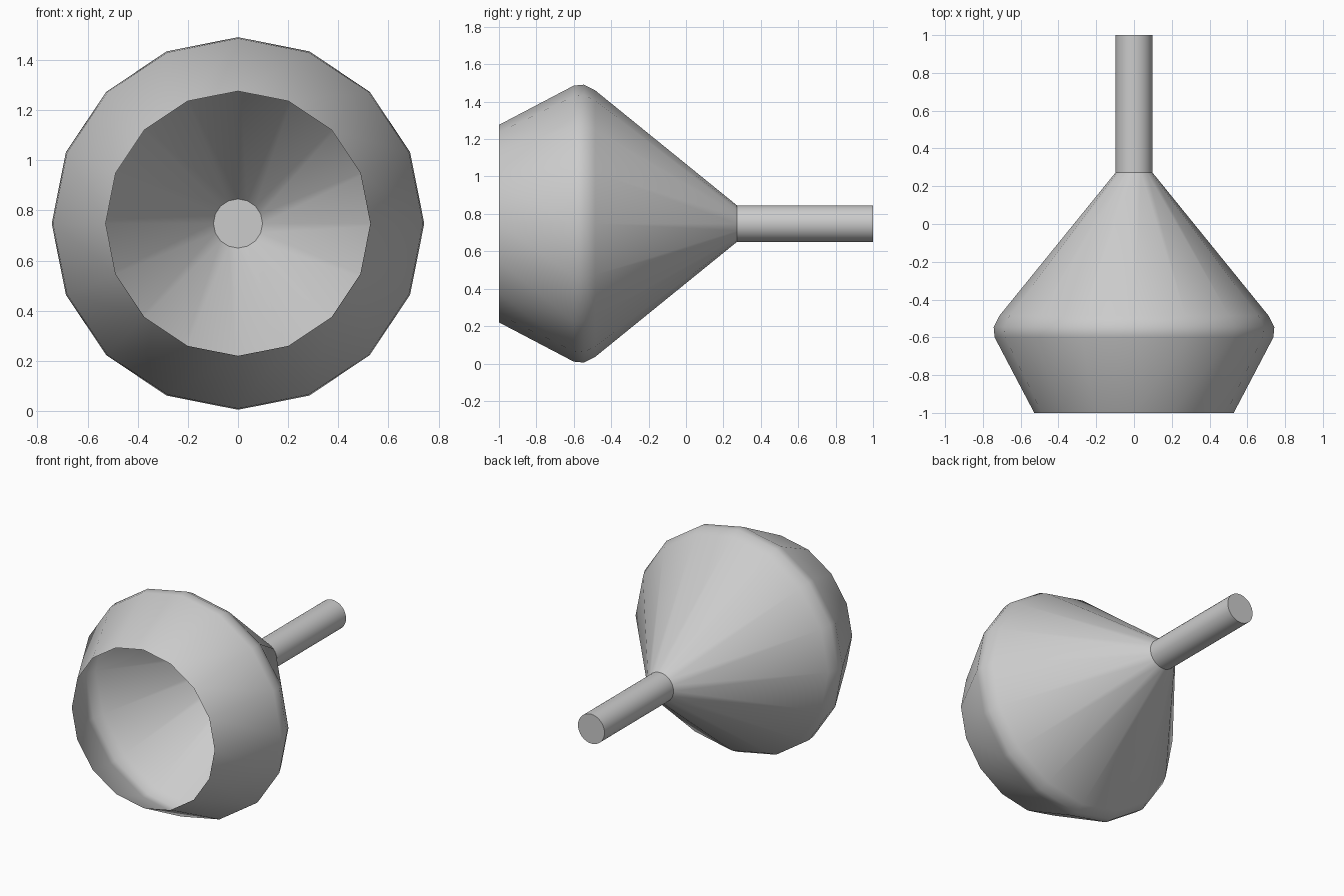
import bpy, math

if "Cube" in bpy.data.objects:
    bpy.data.objects.remove(bpy.data.objects["Cube"])

CENTRE_Z = 0.748


def turned(name, profile, sides, caps=False):
    """Revolve (y, radius) points round the horizontal y axis."""
    verts, faces = [], []
    for y, r in profile:
        for i in range(sides):
            a = 2 * math.pi * i / sides
            verts.append((r * math.sin(a), y, CENTRE_Z + r * math.cos(a)))
    for k in range(len(profile) - 1):
        for i in range(sides):
            j = (i + 1) % sides
            a, b = k * sides, (k + 1) * sides
            faces.append((a + i, a + j, b + j, b + i))
    if caps:
        last = (len(profile) - 1) * sides
        faces.append(tuple(reversed(range(sides))))
        faces.append(tuple(range(last, last + sides)))
    mesh = bpy.data.meshes.new(name)
    mesh.from_pydata(verts, [], faces)
    obj = bpy.data.objects.new(name, mesh)
    bpy.context.collection.objects.link(obj)
    bpy.ops.object.select_all(action='DESELECT')
    obj.select_set(True)
    bpy.context.view_layer.objects.active = obj
    bpy.ops.object.shade_smooth_by_angle(angle=math.radians(50))
    return obj


# Open thin-walled cup with a softened shoulder
turned("cup", [(-1.0, 0.528), (-0.6, 0.738), (-0.545, 0.743),
               (-0.485, 0.712), (0.272, 0.098)], 16)

# Round stem, closed at both ends
turned("stem", [(0.272, 0.098), (1.0, 0.098)], 32, caps=True)
